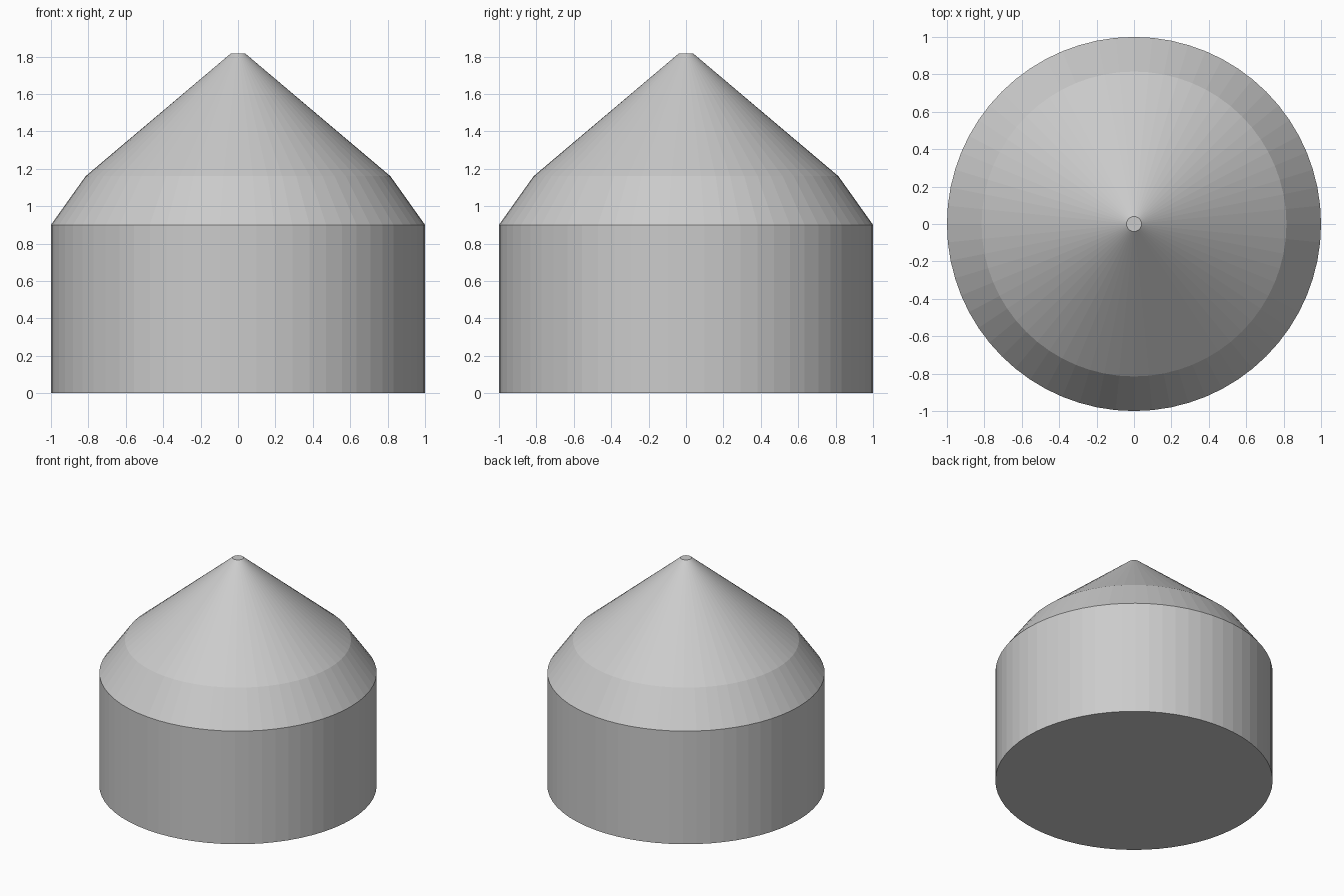
import bpy
import bmesh
from math import cos, sin, tau

cube = bpy.data.objects.get("Cube")
if cube:
    bpy.data.objects.remove(cube, do_unlink=True)

SIDES = 64

grey = bpy.data.materials.new("light_grey")
grey.use_nodes = True
colour = (0.6, 0.6, 0.6, 1.0)
grey.diffuse_color = colour
grey.node_tree.nodes["Principled BSDF"].inputs["Base Color"].default_value = colour


def turned_solid(name, profile, material):
    """Closed solid of revolution from (radius, height) points, bottom to top."""
    bm = bmesh.new()
    rings = [[bm.verts.new((r * cos(tau * i / SIDES), r * sin(tau * i / SIDES), z))
              for i in range(SIDES)] for r, z in profile]
    for low, high in zip(rings, rings[1:]):
        for i in range(SIDES):
            j = (i + 1) % SIDES
            bm.faces.new((low[i], low[j], high[j], high[i]))
    bm.faces.new(rings[0][::-1])
    bm.faces.new(rings[-1])
    mesh = bpy.data.meshes.new(name)
    bm.to_mesh(mesh)
    bm.free()
    mesh.materials.append(material)
    obj = bpy.data.objects.new(name, mesh)
    bpy.context.collection.objects.link(obj)
    return obj


# Straight drum, sloped shoulder and cone with a small flat tip
turned_solid("drum_with_cone_top",
             [(1.0, 0.0), (1.0, 0.9), (0.815, 1.16), (0.04, 1.815)], grey)
